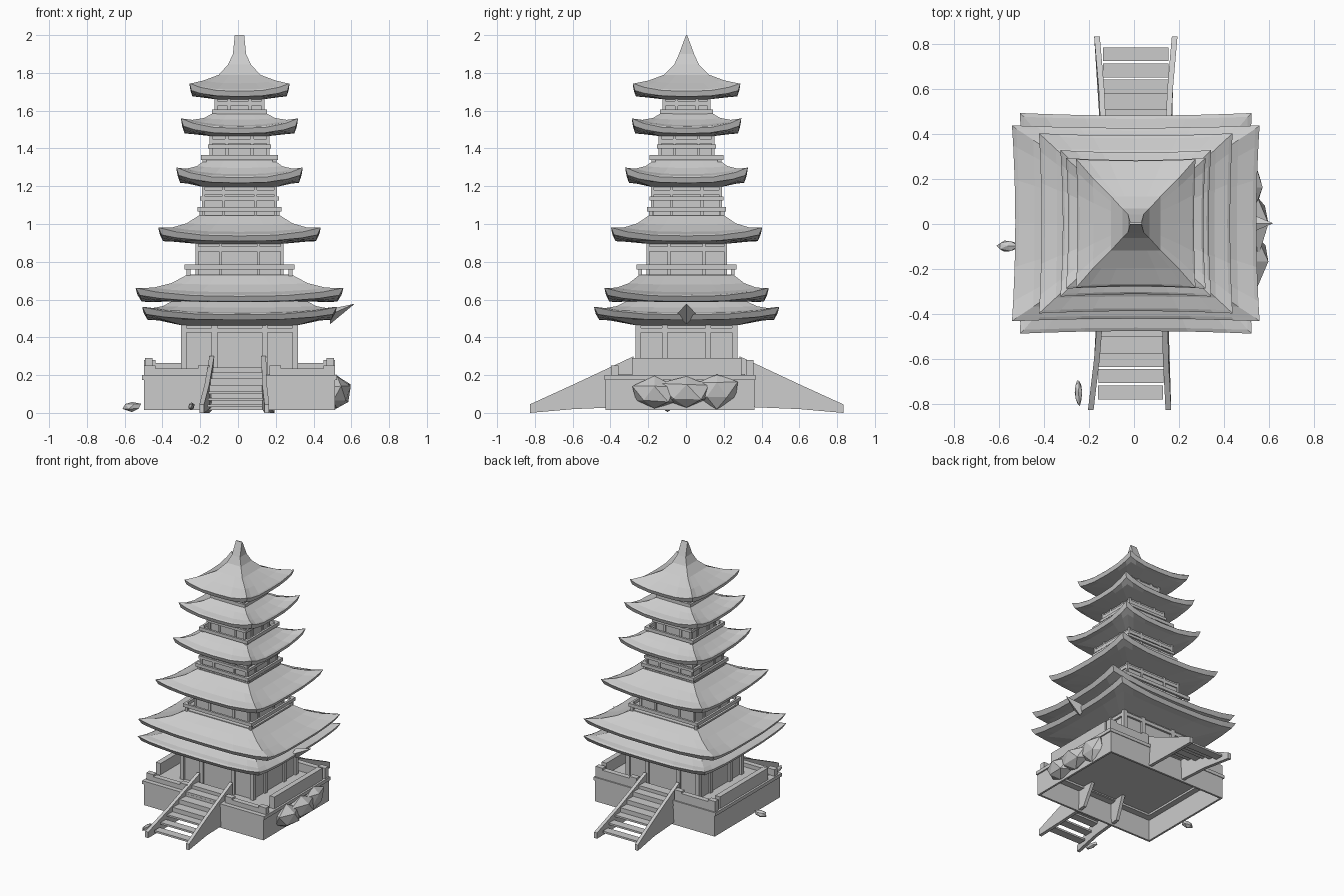
import bpy, bmesh, math, random
from mathutils import Vector

if "Cube" in bpy.data.objects:
    bpy.data.objects.remove(bpy.data.objects["Cube"])
random.seed(4)


def new_object(name, bm):
    bmesh.ops.translate(bm, verts=bm.verts, vec=(0.008, 0.003, 0))
    bmesh.ops.recalc_face_normals(bm, faces=bm.faces)
    me = bpy.data.meshes.new(name)
    bm.to_mesh(me)
    bm.free()
    ob = bpy.data.objects.new(name, me)
    bpy.context.collection.objects.link(ob)
    return ob


def add_box(bm, x0, x1, y0, y1, z0, z1):
    vs = bmesh.ops.create_cube(bm, size=1)['verts']
    for v in vs:
        v.co = Vector(((x0 + x1) / 2 + v.co.x * (x1 - x0),
                       (y0 + y1) / 2 + v.co.y * (y1 - y0),
                       (z0 + z1) / 2 + v.co.z * (z1 - z0)))


def boxes(name, items):
    bm = bmesh.new()
    for b in items:
        add_box(bm, *b)
    return new_object(name, bm)


def frame(hx, hy, z0, z1, w, cy=0.0):
    """Four bars making a rectangular ring centred on y = cy."""
    return [(-hx, hx, cy - hy, cy - hy + w, z0, z1), (-hx, hx, cy + hy - w, cy + hy, z0, z1),
            (-hx, -hx + w, cy - hy + w, cy + hy - w, z0, z1),
            (hx - w, hx, cy - hy + w, cy + hy - w, z0, z1)]


def ring(bm, hx, hy, z, lift):
    """Rectangular ring whose corners flare out and curl up by lift."""
    ts = [-1, -0.8, -0.45, 0, 0.45, 0.8]
    verts = []
    for side in range(4):
        for t in ts:
            bow = 1 - 0.6 * lift * (1 - t * t)
            up = z + lift * abs(t) ** 3
            x, y = [(t * hx, -hy * bow), (hx * bow, t * hy),
                    (-t * hx, hy * bow), (-hx * bow, -t * hy)][side]
            verts.append(bm.verts.new((x, y, up)))
    return verts


def roof(name, hx, hy, z, lift, under, steps):
    """under = (hx, hy, z) at the wall; steps = (hx, hy, z, lift) going up."""
    bm = bmesh.new()
    specs = [(*under, 0),
             (hx * 0.84, hy * 0.84, z - 0.03, lift * 0.3),
             (hx * 0.96, hy * 0.96, z - 0.028, lift * 0.75),
             (hx, hy, z, lift),
             (hx * 0.965, hy * 0.965, z + 0.008, lift * 0.8)] + steps
    rings = [ring(bm, *s) for s in specs]
    for a, b in zip(rings, rings[1:]):
        n = len(a)
        for i in range(n):
            bm.faces.new((a[i], a[(i + 1) % n], b[(i + 1) % n], b[i]))
    return new_object(name, bm)


def sweep(hx, hy, z, lift, tx, ty, tz):
    """Concave slope from the eave to the upper wall."""
    out = []
    for f, g in ((0.35, 0.2), (0.7, 0.55), (1, 1)):
        out.append((hx + (tx - hx) * f, hy + (ty - hy) * f,
                    z + (tz - z) * g, lift * (1 - f) ** 1.5))
    return out


# Curved roofs: eave half sizes, eave height, lift, underside, top
tiers = [
    (0.515, 0.49, 0.52, 0.04, (0.30, 0.26, 0.462), (0.36, 0.32, 0.59)),
    (0.55, 0.435, 0.617, 0.045, (0.36, 0.32, 0.59), (0.28, 0.25, 0.73)),
    (0.43, 0.40, 0.937, 0.045, (0.225, 0.205, 0.895), (0.215, 0.20, 1.045)),
    (0.335, 0.325, 1.245, 0.055, (0.19, 0.18, 1.195), (0.18, 0.17, 1.34)),
    (0.31, 0.29, 1.507, 0.053, (0.15, 0.14, 1.465), (0.135, 0.13, 1.59)),
]
for i, (hx, hy, z, lift, under, top) in enumerate(tiers):
    roof(f"roof_{i + 1}", hx, hy, z, lift, under, sweep(hx, hy, z, lift, *top))

# Top roof sweeps up into a short ridge spire
roof("top_roof", 0.265, 0.285, 1.703, 0.042, (0.125, 0.12, 1.66),
     [(0.19, 0.20, 1.745, 0.015), (0.11, 0.12, 1.79, 0), (0.06, 0.065, 1.845, 0),
      (0.035, 0.04, 1.90, 0), (0.025, 0.003, 2.0, 0)])

# Storey walls with posts and a lintel
walls = [(0.295, 0.255, 0.2, 0.48), (0.225, 0.205, 0.7, 0.91), (0.19, 0.18, 1.02, 1.21),
         (0.15, 0.14, 1.31, 1.48), (0.125, 0.12, 1.56, 1.68)]
for i, (hx, hy, z0, z1) in enumerate(walls):
    boxes(f"storey_wall_{i + 1}", [(-hx, hx, -hy, hy, z0, z1)])
    r = 0.015 if i == 0 else 0.008
    posts = []
    for fx in (-1, -0.45, 0.45, 1):
        for fy in (-1, -0.45, 0.45, 1):
            if abs(fx) == 1 or abs(fy) == 1:
                x, y = fx * hx, fy * hy
                posts.append((x - r, x + r, y - r, y + r, z0, z1))
    posts += frame(hx + r, hy + r, z1 - 0.055, z1 - 0.03, r * 2)
    boxes(f"storey_posts_{i + 1}", posts)

# Balconies: slab, rail and corner posts
balconies = [(0.29, 0.265, 0.725, 0.06), (0.222, 0.21, 1.04, 0.05),
             (0.205, 0.195, 1.315, 0.05), (0.145, 0.14, 1.572, 0.035)]
for i, (hx, hy, z, h) in enumerate(balconies):
    parts = [(-hx * 0.93, hx * 0.93, -hy * 0.93, hy * 0.93, z - 0.01, z + 0.008)]
    parts += frame(hx, hy, z + h - 0.025, z + h, 0.016)
    for sx in (-1, 1):
        for sy in (-1, 1):
            x, y = sx * (hx - 0.02), sy * (hy - 0.02)
            parts.append((x - 0.01, x + 0.01, y - 0.01, y + 0.01, z, z + h))
    boxes(f"balcony_{i + 1}", parts)

# Thin rails round the upper walls
boxes("upper_rails", frame(0.208, 0.195, 1.125, 1.145, 0.02)
      + frame(0.168, 0.157, 1.40, 1.42, 0.02))

# Hollow base skirt, ledge and deck, a little deeper at the front
boxes("base_skirt", frame(0.505, 0.395, 0.015, 0.18, 0.015, -0.035))
boxes("base_ledge", frame(0.515, 0.40, 0.175, 0.2, 0.07, -0.035))
boxes("base_deck", [(-0.46, 0.46, -0.38, 0.31, 0.19, 0.205)])

# Parapet with openings at both stairs
parapet = []
for s in (-1, 1):
    for y0, y1, rise in ((-0.40, -0.36, 0.235), (0.315, 0.355, 0.265)):
        for a, b, top in ((0.17, 0.5, rise), (0.16, 0.22, rise + 0.015),
                          (0.445, 0.505, rise + 0.015)):
            x0, x1 = sorted((s * a, s * b))
            parapet.append((x0, x1, y0, y1, 0.19, top))
    x0, x1 = sorted((s * 0.46, s * 0.5))
    parapet.append((x0, x1, -0.29, 0.29, 0.19, 0.29))
boxes("parapet", parapet)

# Front and back stairs: sloping side walls and treads
for side, label in ((-1, "front"), (1, "back")):
    shift = -0.02 if side < 0 else 0.0
    bm = bmesh.new()
    for s in (-1, 1):
        prof = [(0.83, 0.0, 0.17), (0.83, 0.045, 0.17), (0.6, 0.15, 0.15),
                (0.28, 0.30, 0.135), (0.28, 0.19, 0.135), (0.36, 0.03, 0.145),
                (0.6, 0.02, 0.15)]
        loops = []
        for off in (0, 0.025):
            loops.append([bm.verts.new((s * (x + off - 0.01) + shift * y / 0.6,
                                        side * y, z)) for y, z, x in prof])
        a, b = loops
        bm.faces.new(a)
        bm.faces.new(b[::-1])
        for i in range(len(a)):
            j = (i + 1) % len(a)
            bm.faces.new((a[i], a[j], b[j], b[i]))
    new_object(f"{label}_stair_sides", bm)
    treads = []
    for i in range(6):
        y, z = 0.36 + i * 0.072, 0.215 - i * 0.034
        y0, y1 = sorted((side * y, side * (y + (0.074 if i < 3 else 0.062))))
        c = shift * y / 0.6
        treads.append((c - 0.145, c + 0.145, y0, y1, z - (0.034 if i < 3 else 0.014), z))
    y0, y1 = sorted((side * 0.3, side * 0.37))
    treads.append((-0.14, 0.14, y0, y1, 0.2, 0.24))
    boxes(f"{label}_stair_treads", treads)


def rock(name, loc, size):
    bm = bmesh.new()
    bmesh.ops.create_icosphere(bm, subdivisions=1, radius=1)
    for v in bm.verts:
        k = random.uniform(0.75, 1.05)
        v.co = Vector([loc[i] + v.co[i] * size[i] * k for i in range(3)])
    new_object(name, bm)


# Rocks along the right side and small stones on the left
rock("rock_large", (0.52, 0.0, 0.11), (0.085, 0.17, 0.10))
rock("rock_front", (0.515, -0.17, 0.10), (0.085, 0.14, 0.095))
rock("rock_back", (0.51, 0.16, 0.12), (0.065, 0.13, 0.10))
rock("stone_left", (-0.57, -0.10, 0.035), (0.055, 0.03, 0.03))
rock("stone_front", (-0.255, -0.75, 0.035), (0.02, 0.07, 0.025))

# Upturned beak in the middle of the right lower eave
bm = bmesh.new()
base = [bm.verts.new(p) for p in ((0.48, -0.055, 0.52), (0.48, 0, 0.47),
                                  (0.48, 0.055, 0.52), (0.48, 0, 0.55))]
tip = bm.verts.new((0.61, 0, 0.578))
bm.faces.new(base)
for i in range(4):
    bm.faces.new((base[i], base[(i + 1) % 4], tip))
new_object("eave_beak", bm)
